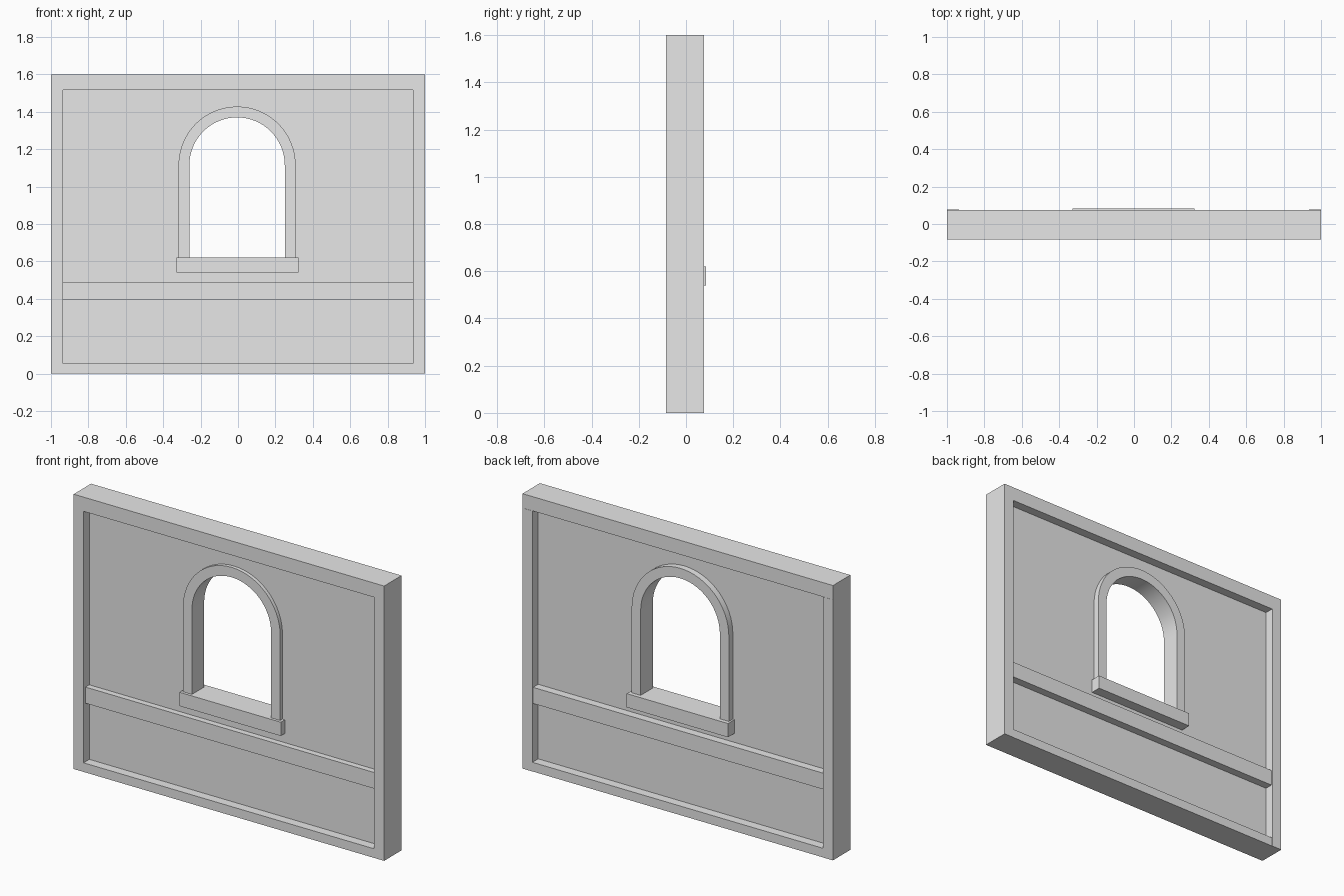
import bpy, bmesh, math

cube = bpy.data.objects.get("Cube")
if cube:
    bpy.data.objects.remove(cube, do_unlink=True)

grey = bpy.data.materials.new("light_grey")
grey.use_nodes = True
grey.diffuse_color = (0.8, 0.8, 0.8, 1)
grey.node_tree.nodes["Principled BSDF"].inputs["Base Color"].default_value = (0.8, 0.8, 0.8, 1)


def prism(name, outline, y0, y1):
    """Extrude an x-z outline from y0 to y1."""
    bm = bmesh.new()
    face = bm.faces.new([bm.verts.new((x, y0, z)) for x, z in outline])
    grown = bmesh.ops.extrude_face_region(bm, geom=[face])["geom"]
    moved = [v for v in grown if isinstance(v, bmesh.types.BMVert)]
    bmesh.ops.translate(bm, vec=(0, y1 - y0, 0), verts=moved)
    bmesh.ops.recalc_face_normals(bm, faces=bm.faces)
    mesh = bpy.data.meshes.new(name)
    bm.to_mesh(mesh)
    bm.free()
    mesh.materials.append(grey)
    obj = bpy.data.objects.new(name, mesh)
    bpy.context.collection.objects.link(obj)
    return obj


def block(name, x0, x1, z0, z1, y0, y1):
    return prism(name, [(x0, z0), (x1, z0), (x1, z1), (x0, z1)], y0, y1)


def activate(obj):
    bpy.ops.object.select_all(action='DESELECT')
    obj.select_set(True)
    bpy.context.view_layer.objects.active = obj


CX, SPRING, SILL = -0.005, 1.115, 0.62
R_IN, R_OUT = 0.255, 0.313
FRONT, BACK = -0.084, 0.076
INNER, TOP, BOTTOM = 0.936, 1.517, 0.053


def arc(radius, steps=32):
    """Half circle over the opening, from right to left."""
    return [(CX + radius * math.cos(math.pi * i / steps),
             SPRING + radius * math.sin(math.pi * i / steps)) for i in range(steps + 1)]


# Thin wall panel with an arched hole hidden under the window trim
panel = block("wall_panel", -0.95, 0.95, 0.02, 1.55, -0.031, 0.023)
r_cut = (R_IN + R_OUT) / 2
cutter = prism("opening_cutter",
               [(CX - r_cut, 0.58), (CX + r_cut, 0.58)] + arc(r_cut), -0.2, 0.2)
cutter.hide_render = True
cut = panel.modifiers.new("opening", 'BOOLEAN')
cut.operation = 'DIFFERENCE'
cut.object = cutter
activate(panel)
bpy.ops.object.modifier_apply(modifier=cut.name)
bpy.data.objects.remove(cutter, do_unlink=True)

# Outer frame
block("top_rail", -1, 1, TOP, 1.6, FRONT, BACK)
block("bottom_rail", -INNER, INNER, 0, BOTTOM, FRONT, BACK)
block("left_stile", INNER, 1, 0, TOP, FRONT, BACK + 0.001)
block("right_stile", -1, -INNER, 0, TOP, FRONT, BACK + 0.001)

# Horizontal rail below the window
block("middle_rail", -INNER, INNER, 0.393, 0.487, -0.066, 0.07)

# Window trim
for name, side in (("left_jamb", 1), ("right_jamb", -1)):
    a, b = sorted((CX + side * R_IN, CX + side * R_OUT))
    block(name, a, b, SILL, SPRING, -0.052, 0.06)
arch = prism("window_arch", arc(R_OUT) + arc(R_IN)[::-1], -0.052, 0.06)
activate(arch)
bpy.ops.object.shade_smooth_by_angle(angle=math.radians(30))
block("window_sill", -0.329, 0.323, 0.54, SILL, -0.068, 0.084)
